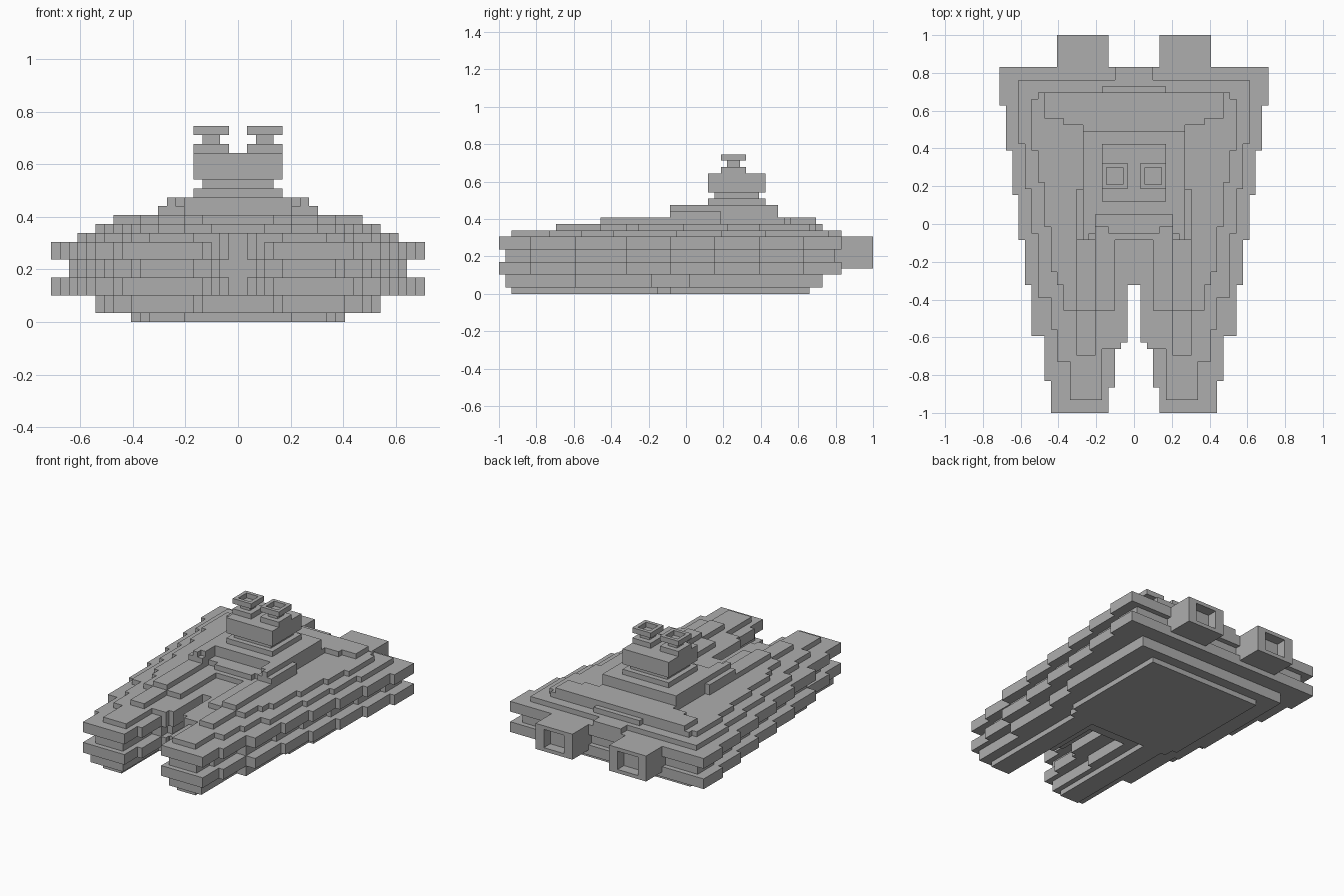
import bpy, bmesh
from mathutils import Matrix, Vector

cube = bpy.data.objects.get("Cube")
if cube:
    bpy.data.objects.remove(cube, do_unlink=True)

UNIT = 2 / 59  # edge of one grid block
TO_WORLD = Matrix.Translation((0, -1, 0)) @ Matrix.Scale(UNIT, 4)

hull_grey = bpy.data.materials.new("hull_grey")
hull_grey.use_nodes = True
grey = (0.42, 0.42, 0.42, 1)
hull_grey.diffuse_color = grey
hull_grey.node_tree.nodes["Principled BSDF"].inputs["Base Color"].default_value = grey


def finish(name, bm):
    """Turn block coordinates into a finished flat-shaded object."""
    bmesh.ops.recalc_face_normals(bm, faces=bm.faces[:])
    bm.transform(TO_WORLD)
    mesh = bpy.data.meshes.new(name)
    bm.to_mesh(mesh)
    bm.free()
    mesh.materials.append(hull_grey)
    obj = bpy.data.objects.new(name, mesh)
    bpy.context.collection.objects.link(obj)
    return obj


def stairs(start, steps):
    """Stepped line: each step is a half width and the depth it runs to."""
    points = []
    for half_width, end in steps:
        points += [(half_width, start), (half_width, end)]
        start = end
    return points


def deck(name, bottom, top, front, outer, inner=()):
    """Symmetric stepped plate; inner steps cut a notch into the front."""
    right = stairs(front, inner)[::-1] + stairs(front, outer)
    outline = right + [(-x, y) for x, y in reversed(right)]
    bm = bmesh.new()
    base = bm.faces.new([bm.verts.new((x, y, bottom)) for x, y in outline])
    grown = bmesh.ops.extrude_face_region(bm, geom=[base])["geom"]
    verts = [g for g in grown if isinstance(g, bmesh.types.BMVert)]
    bmesh.ops.translate(bm, verts=verts, vec=(0, 0, top - bottom))
    if base.is_valid and len(bm.faces) < len(outline) + 2:
        bm.faces.new([v for v in base.verts])
    return finish(name, bm)


def block(name, low, high, socket=None, squeeze=1, depth=1):
    """Box, optionally with a rectangular socket sunk into one side."""
    low, high = Vector(low), Vector(high)
    bm = bmesh.new()
    bmesh.ops.create_cube(bm, size=1)
    for v in bm.verts:
        v.co = (low + high) / 2 + v.co * (high - low)
    if socket:
        normal = Vector(socket)
        bm.normal_update()
        face = max(bm.faces, key=lambda f: f.normal.dot(normal))
        bmesh.ops.inset_individual(bm, faces=[face], thickness=1)
        middle = face.calc_center_median().x
        for v in face.verts:
            v.co.x = middle + (v.co.x - middle) * squeeze
        floor = bmesh.ops.extrude_discrete_faces(bm, faces=[face])["faces"][0]
        bmesh.ops.translate(bm, verts=floor.verts[:], vec=-normal * depth)
    return finish(name, bm)


def pair(name, low, high, **options):
    """The same box on both sides of the centre line."""
    block("left_" + name, low, high, **options)
    block("right_" + name, (-high[0], *low[1:]), (-low[0], *high[1:]), **options)


# Keel and lower hull
deck("keel", 0, 1, 2, [(10, 25), (11, 27), (12, 49)], [(6, 25)])
deck("lower_hull", 1, 3, 1, [(12, 12), (14, 24), (15, 30), (16, 51)],
     [(5, 12), (4, 22)])

# Two wide armour belts around a recessed waist
belt = [(13, 5), (14, 12), (16, 20), (17, 27), (18, 34), (19, 41), (20, 48), (21, 54)]
prow_gap = [(4, 4), (3, 10), (2, 11), (1, 20)]
deck("lower_belt", 3, 5, 0, belt, prow_gap)
deck("waist", 5, 7, 1,
     [(x - 2, min(y, 53)) for x, y in belt], [(5, 10), (3, 12), (2, 20)])
deck("upper_belt", 7, 9, 0, belt, prow_gap)

# Stepped upper decks
deck("main_deck", 9, 10, 2,
     [(10, 8), (12, 13), (13, 18), (15, 28), (16, 35), (17, 42), (18, 52), (3, 54)],
     [(5, 10), (2, 11), (1, 20)])
deck("second_deck", 10, 11, 9,
     [(9, 16), (11, 20), (12, 22), (13, 29), (14, 36), (15, 41), (16, 49), (15, 50), (5, 51)],
     [(6, 16), (3, 27)])
deck("third_deck", 11, 12, 16,
     [(9, 35), (8, 45), (11, 46), (14, 50)], [(6, 29), (4, 28)])
deck("tower_base", 12, 13, 27, [(9, 35), (8, 44)], [(6, 31)])
deck("tower_terrace", 13, 14, 27, [(8, 44)], [(7, 28), (6, 31)])

# Command tower
block("tower_foot", (-5, 33, 14), (5, 42, 15))
block("tower_neck", (-4, 34, 15), (4, 41, 16))
block("bridge", (-5, 33, 16), (5, 42, 19))

# Sensor masts with open cups
pair("mast_plinth", (1, 35, 19), (5, 39, 20))
pair("mast_post", (2, 36, 20), (4, 38, 21))
pair("mast_cup", (1, 35, 21), (5, 39, 22), socket=(0, 0, 1), depth=0.95)

# Engines with sunken exhausts
pair("engine", (4, 51, 4), (12, 59, 9), socket=(0, 1, 0), squeeze=2 / 3, depth=2)
